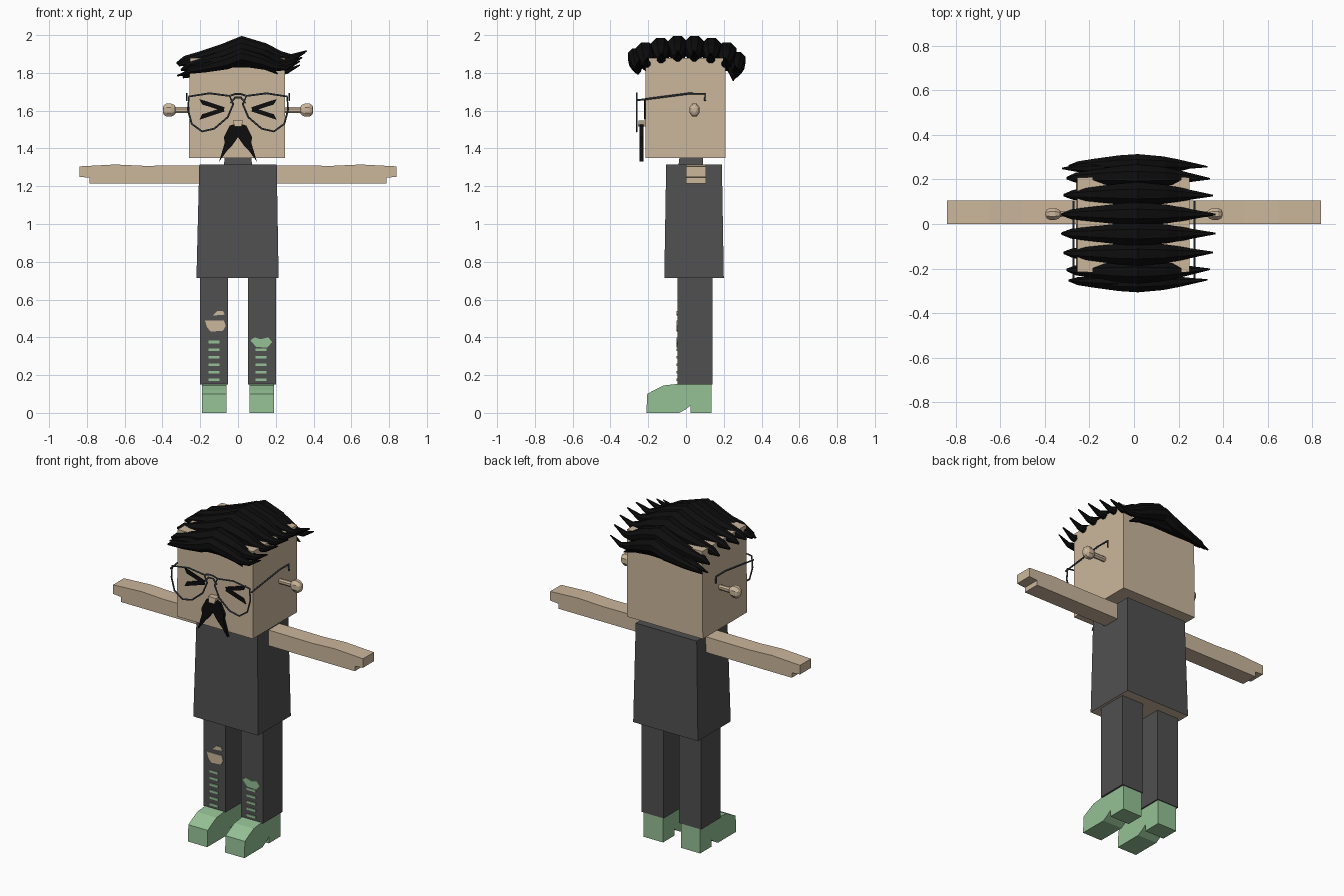
import bpy
import bmesh
import math
from mathutils import Vector

cube = bpy.data.objects.get("Cube")
if cube:
    bpy.data.objects.remove(cube, do_unlink=True)


def material(name, rgb):
    m = bpy.data.materials.new(name)
    m.use_nodes = True
    m.diffuse_color = (*rgb, 1)
    m.node_tree.nodes["Principled BSDF"].inputs["Base Color"].default_value = (*rgb, 1)
    return m


SKIN = material("skin", (0.60, 0.47, 0.33))
CLOTH = material("charcoal cloth", (0.08, 0.08, 0.08))
GREEN = material("mint green", (0.30, 0.53, 0.30))
BLACK = material("black hair", (0.004, 0.004, 0.004))
METAL = material("blue grey metal", (0.06, 0.08, 0.10))


def finish(name, bm, mat):
    bmesh.ops.recalc_face_normals(bm, faces=bm.faces)
    mesh = bpy.data.meshes.new(name)
    bm.to_mesh(mesh)
    bm.free()
    mesh.materials.append(mat)
    obj = bpy.data.objects.new(name, mesh)
    bpy.context.collection.objects.link(obj)
    return obj


def bridge(bm, rings, closed=False):
    """Skin a list of vertex rings, capping the ends if open."""
    pairs = list(zip(rings, rings[1:]))
    if closed:
        pairs.append((rings[-1], rings[0]))
    else:
        bm.faces.new(rings[0])
        bm.faces.new(rings[-1])
    for a, b in pairs:
        for i in range(len(a)):
            j = (i + 1) % len(a)
            bm.faces.new((a[i], a[j], b[j], b[i]))


def prism(name, outline, axis, lo, hi, mat):
    """Extrude a 2D outline along x (outline is y, z) or y (outline is x, z)."""
    bm = bmesh.new()
    place = (lambda t, a, b: (t, a, b)) if axis == "x" else (lambda t, a, b: (a, t, b))
    bridge(bm, [[bm.verts.new(place(t, a, b)) for a, b in outline] for t in (lo, hi)])
    return finish(name, bm, mat)


def block(name, levels, mat):
    """Stack of rectangles given as (z, x0, x1, y0, y1)."""
    bm = bmesh.new()
    bridge(bm, [[bm.verts.new(p) for p in ((x0, y0, z), (x1, y0, z), (x1, y1, z), (x0, y1, z))]
                for z, x0, x1, y0, y1 in levels])
    return finish(name, bm, mat)


def tube(name, path, radii, ref, mat, sides=8, closed=False):
    """Sweep a polygon along a path; ref is a direction across the path."""
    pts, ref, n = [Vector(p) for p in path], Vector(ref), len(path)
    bm, rings = bmesh.new(), []
    for i, p in enumerate(pts):
        before = pts[i - 1] if i or closed else p
        after = pts[(i + 1) % n] if i < n - 1 or closed else p
        up = (after - before).normalized().cross(ref).normalized()
        ring = []
        for k in range(sides):
            a = math.tau * (k + 0.5) / sides
            ring.append(bm.verts.new(p + radii[i] * (ref * math.cos(a) + up * math.sin(a))))
        rings.append(ring)
    bridge(bm, rings, closed)
    return finish(name, bm, mat)


def flip(outline, s):
    return [(x * s, z) for x, z in outline]


# Head, collar and torso; the torso underside shows skin
block("head", [(1.35, -0.26, 0.25, -0.215, 0.21), (1.88, -0.255, 0.25, -0.215, 0.21)], SKIN)
block("collar", [(1.31, -0.075, 0.075, -0.04, 0.09), (1.35, -0.07, 0.07, -0.035, 0.09)], CLOTH)
torso = block("torso", [(0.715, -0.22, 0.215, -0.115, 0.2),
                        (1.315, -0.205, 0.205, -0.105, 0.19)], CLOTH)
torso.data.materials.append(SKIN)
for face in torso.data.polygons:
    if face.normal.z < -0.9:
        face.material_index = 1

arm = [(0.2, 1.215), (0.785, 1.215), (0.785, 1.245), (0.84, 1.25), (0.84, 1.305),
       (0.65, 1.315), (0.5, 1.308), (0.2, 1.31)]
shoe = [(0.135, 0), (0.135, 0.153), (-0.05, 0.153), (-0.12, 0.145), (-0.17, 0.12),
        (-0.205, 0.1), (-0.21, 0), (-0.035, 0), (0, 0.02), (0.025, 0.04), (0.025, 0)]
lens = [(0.26, 1.675), (0.15, 1.692), (0.045, 1.678), (0.025, 1.635), (0.055, 1.565),
        (0.125, 1.505), (0.19, 1.49), (0.245, 1.53), (0.265, 1.605)]
lid = [(0.205, 1.662), (0.07, 1.618), (0.08, 1.598), (0.19, 1.633)]
moustache = [(0, 1.535), (0.045, 1.52), (0.075, 1.46), (0.07, 1.43), (0.1, 1.33),
             (0.06, 1.385), (0.035, 1.41), (0, 1.46)]

for s, side in ((1, "left"), (-1, "right")):
    # Limbs and shoes
    prism(side + "_arm", flip(arm, s), "y", 0, 0.105, SKIN)
    x0, x1 = sorted((0.052 * s, 0.2 * s))
    block(side + "_leg", [(0.15, x0, x1, -0.045, 0.14), (0.72, x0, x1, -0.045, 0.14)], CLOTH)
    x0, x1 = sorted((0.06 * s, 0.19 * s))
    prism(side + "_shoe", shoe, "x", x0, x1, GREEN)

    # Ear: a stalk with a faceted knob
    stations = [(0.24, 0.016), (0.33, 0.018), (0.338, 0.03), (0.355, 0.038),
                (0.378, 0.038), (0.392, 0.028), (0.398, 0.014)]
    ear = tube(side + "_ear", [(x * s, 0, 0) for x, r in stations],
               [r for x, r in stations], (0, 1, 0), SKIN)
    ear.scale.y = 0.75
    ear.location = (0, 0.045, 1.603)

    # Squinting eye and moustache half
    prism(side + "_eye_upper", flip(lid, s), "y", -0.222, -0.214, BLACK)
    prism(side + "_eye_lower", [(x * s, 3.214 - z) for x, z in lid], "y", -0.222, -0.214, BLACK)
    prism(side + "_moustache", flip(moustache, s), "y", -0.245, -0.225, BLACK)

    # Glasses rim and temple
    tube(side + "_rim", [(x * s, -0.26, z) for x, z in lens], [0.005] * len(lens),
         (0, 1, 0), METAL, 6, True)
    temple = [(-0.26, 1.655), (0.01, 1.69), (0.1, 1.69), (0.1, 1.65)]
    tube(side + "_temple", [(0.272 * s, y, z) for y, z in temple], [0.005] * 4,
         (1, 0, 0), METAL, 6)

# Glasses bridges and nose
for name, z, rise in (("upper_bridge", 1.68, 0.008), ("lower_bridge", 1.64, 0.03)):
    tube(name, [(-0.04, -0.26, z), (-0.015, -0.26, z + rise), (0.015, -0.26, z + rise),
                (0.04, -0.26, z)], [0.005] * 4, (0, 1, 0), METAL, 6)
block("nose", [(1.515, -0.018, 0.018, -0.255, -0.21), (1.548, -0.027, 0.027, -0.25, -0.21)], SKIN)

# Hair: tapered locks swept across the head, (x, z, radius) along each lock
strand = [(-0.325, 1.85, 0.006), (-0.28, 1.868, 0.024), (-0.2, 1.882, 0.034),
          (-0.07, 1.91, 0.05), (0.02, 1.943, 0.057), (0.14, 1.915, 0.046),
          (0.22, 1.887, 0.032), (0.285, 1.882, 0.019), (0.365, 1.917, 0.004)]
# y, drop, thickness, length
locks = [(-0.265, 0.055, 0.8, 0.9), (-0.215, 0.035, 1, 0.93), (-0.135, 0.01, 1, 0.97),
         (-0.045, 0, 1, 1), (0.045, 0, 1, 1), (0.135, 0.01, 1, 0.97),
         (0.215, 0.035, 1, 0.93), (0.272, 0.075, 0.8, 0.9)]
for i, (y, drop, thick, length) in enumerate(locks):
    path = [(x * length, y * (1 - 0.4 * abs(x) ** 2), z - drop) for x, z, r in strand]
    tube("hair_lock_%d" % (i + 1), path, [r * thick for x, z, r in strand], (0, 1, 0), BLACK)

# Drooping fringe and nape locks
droop = [(-0.28, 1.82, 0.004), (-0.2, 1.845, 0.022), (-0.06, 1.86, 0.036),
         (0.06, 1.86, 0.034), (0.15, 1.835, 0.022), (0.21, 1.795, 0.004)]
for name, y, drop, length in (("fringe_lock", -0.255, 0, 1), ("nape_lock", 0.25, 0.035, 1.15)):
    tube(name, [(x * length, y, z - drop) for x, z, r in droop],
         [r for x, z, r in droop], (0, 1, 0), BLACK)

# Torn knees and shin slits
tears = {
    "right_knee_tear": (SKIN, [(-0.175, 0.49), (-0.075, 0.49), (-0.065, 0.46), (-0.08, 0.435),
                               (-0.145, 0.43), (-0.165, 0.455)]),
    "right_small_tear": (SKIN, [(-0.135, 0.515), (-0.11, 0.54), (-0.08, 0.54), (-0.07, 0.52)]),
    "left_knee_tear": (GREEN, [(0.065, 0.385), (0.09, 0.4), (0.12, 0.39), (0.16, 0.4),
                               (0.18, 0.375), (0.155, 0.345), (0.095, 0.35)]),
}
for name, (mat, outline) in tears.items():
    prism(name, outline, "y", -0.05, -0.044, mat)
for side, x, count in (("right", -0.128, 6), ("left", 0.122, 5)):
    for i in range(count):
        z = 0.175 + 0.04 * i
        block("%s_shin_slit_%d" % (side, i + 1),
              [(h, x - 0.029, x + 0.029, -0.05, -0.044) for h in (z - 0.007, z + 0.007)], GREEN)
